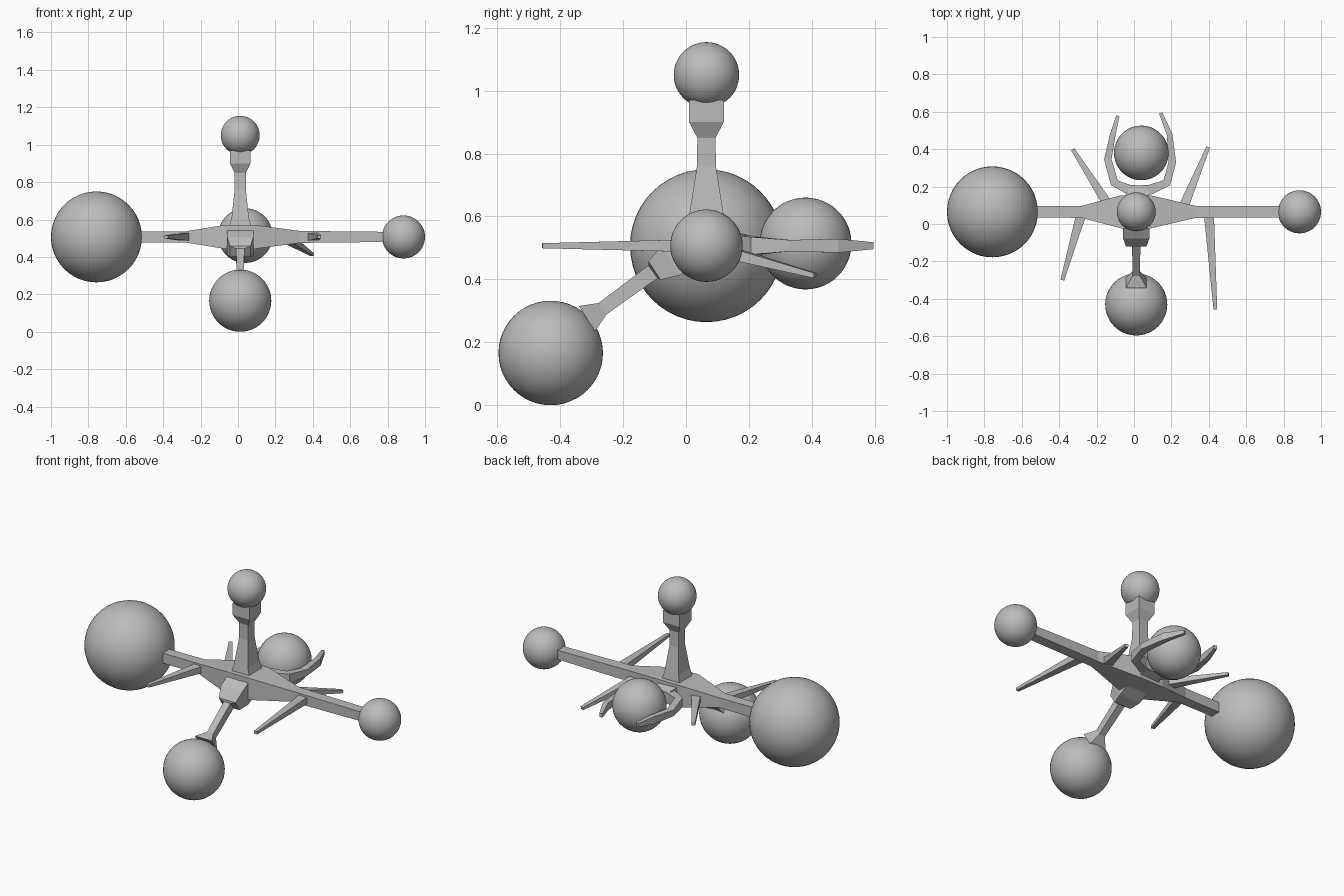
import bpy
import bmesh
from mathutils import Vector

cube = bpy.data.objects.get("Cube")
if cube:
    bpy.data.objects.remove(cube, do_unlink=True)

grey = bpy.data.materials.new("plain_grey")
grey.use_nodes = True
GREY = (0.5, 0.5, 0.5, 1)
grey.diffuse_color = GREY
grey.node_tree.nodes["Principled BSDF"].inputs["Base Color"].default_value = GREY


def finish(name, bm):
    bmesh.ops.recalc_face_normals(bm, faces=bm.faces)
    mesh = bpy.data.meshes.new(name)
    bm.to_mesh(mesh)
    bm.free()
    mesh.materials.append(grey)
    obj = bpy.data.objects.new(name, mesh)
    bpy.context.collection.objects.link(obj)
    return obj


def ball(name, centre, radius):
    bm = bmesh.new()
    bmesh.ops.create_uvsphere(bm, u_segments=48, v_segments=24, radius=radius)
    bmesh.ops.translate(bm, verts=bm.verts, vec=centre)
    for f in bm.faces:
        f.smooth = True
    finish(name, bm)


def bar(name, sections, up=(0, 0, 1)):
    """Four-sided bar through sections of (centre, half width, half height)."""
    bm = bmesh.new()
    pts = [Vector(s[0]) for s in sections]
    rings = []
    for i, (_, w, h) in enumerate(sections):
        d = (pts[min(i + 1, len(pts) - 1)] - pts[max(i - 1, 0)]).normalized()
        side = d.cross(Vector(up)).normalized()
        top = side.cross(d)
        rings.append([bm.verts.new(pts[i] + side * w * a + top * h * b)
                      for a, b in ((-1, -1), (1, -1), (1, 1), (-1, 1))])
    for r, s in zip(rings, rings[1:]):
        for k in range(4):
            n = (k + 1) % 4
            bm.faces.new((r[k], r[n], s[n], s[k]))
    bm.faces.new(rings[0])
    bm.faces.new(rings[-1])
    finish(name, bm)


CX, CY, CZ = 0.012, 0.065, 0.507

# Balls at the end of every limb
ball("right_ball", (-0.757, CY, CZ), 0.243)
ball("left_ball", (0.885, CY, CZ), 0.115)
ball("top_ball", (CX, CY, 1.05), 0.104)
ball("front_ball", (CX, -0.43, 0.166), 0.166)
ball("back_ball", (0.039, 0.38, 0.514), 0.146)

# Cross beam with the thick hub in its middle
bar("cross_beam", [((x, CY, CZ), w, h) for x, w, h in (
    (-0.56, 0.03, 0.03), (-0.28, 0.032, 0.03), (-0.07, 0.088, 0.064),
    (0.09, 0.088, 0.064), (0.33, 0.032, 0.032), (0.8, 0.03, 0.027))])

# Upright post with a flared collar
bar("upright_post", [((CX, CY, z), w, h) for z, w, h in (
    (0.54, 0.065, 0.065), (0.61, 0.046, 0.054), (0.76, 0.03, 0.03),
    (0.85, 0.03, 0.029), (0.9, 0.055, 0.055), (0.97, 0.055, 0.055))], up=(0, 1, 0))

# Front limb: hub collar, thin rod, flared cup
bar("front_limb", [((CX, y, z), w, h) for y, z, w, h in (
    (0.04, 0.51, 0.072, 0.06), (-0.05, 0.46, 0.07, 0.055),
    (-0.1, 0.428, 0.055, 0.035), (-0.105, 0.424, 0.022, 0.025),
    (-0.265, 0.307, 0.02, 0.022), (-0.315, 0.275, 0.055, 0.048))])

# Back neck and the two curved claws around the back ball
bar("back_neck", [((CX, 0.1, CZ), 0.075, 0.06), ((0.025, 0.2, CZ), 0.05, 0.03)])
claws = {
    "left_claw": ((0.02, 0.175), (0.09, 0.185), (0.175, 0.22), (0.205, 0.33),
                  (0.19, 0.48), (0.143, 0.593)),
    "right_claw": ((0.03, 0.175), (-0.03, 0.185), (-0.105, 0.22), (-0.14, 0.345),
                   (-0.113, 0.48), (-0.086, 0.578)),
}
sizes = ((0.03, 0.032), (0.026, 0.032), (0.022, 0.028),
         (0.02, 0.018), (0.015, 0.022), (0.009, 0.011))
for name, path in claws.items():
    bar(name, [((x, y, 0.507), w, h) for (x, y), (w, h) in zip(path, sizes)])

# Tapered spikes on the cross beam
spikes = {
    "front_left_spike": ((0.4, 0.06, CZ), (0.435, -0.457, CZ)),
    "front_right_spike": ((-0.28, 0.06, CZ), (-0.383, -0.3, CZ)),
    "back_left_spike": ((0.26, 0.08, 0.5), (0.396, 0.41, 0.412)),
    "back_right_spike": ((-0.13, 0.09, CZ), (-0.328, 0.4, CZ)),
}
for name, (base, tip) in spikes.items():
    bar(name, [(base, 0.027, 0.021), (tip, 0.01, 0.008)])
